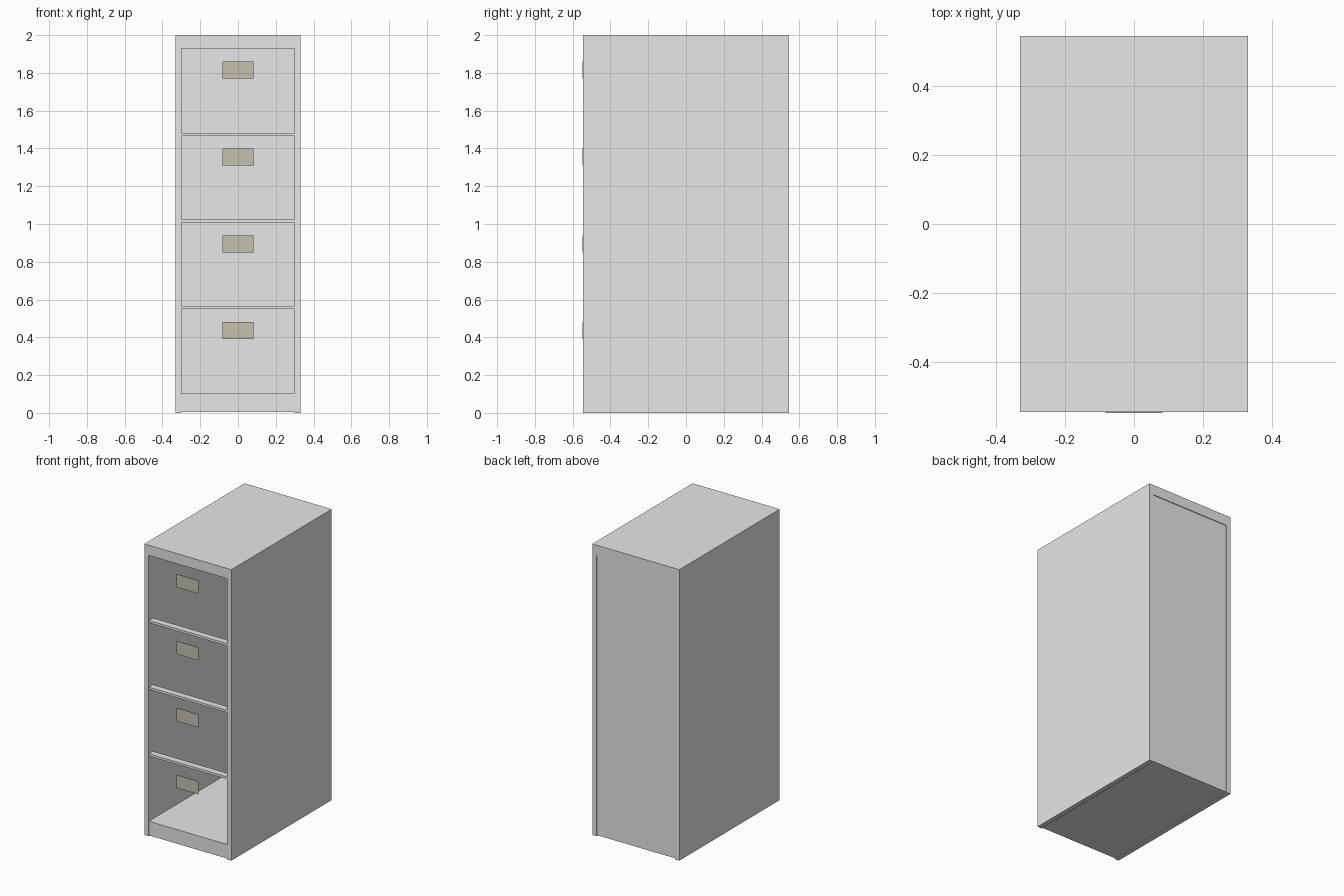
import bpy, bmesh

if "Cube" in bpy.data.objects:
    bpy.data.objects.remove(bpy.data.objects["Cube"])


def make_material(name, color):
    m = bpy.data.materials.new(name)
    m.diffuse_color = (*color, 1.0)
    m.use_nodes = True
    m.node_tree.nodes["Principled BSDF"].inputs["Base Color"].default_value = m.diffuse_color
    return m


grey = make_material("pale_grey", (0.8, 0.8, 0.8))
tan = make_material("warm_tan", (0.56, 0.527, 0.434))


def box(name, x, y, z, mat):
    """Box from (min, max) ranges along each axis."""
    bm = bmesh.new()
    bmesh.ops.create_cube(bm, size=1.0)
    for v in bm.verts:
        for i, (lo, hi) in enumerate((x, y, z)):
            v.co[i] = lo if v.co[i] < 0 else hi
    me = bpy.data.meshes.new(name)
    bm.to_mesh(me)
    bm.free()
    me.materials.append(mat)
    ob = bpy.data.objects.new(name, me)
    bpy.context.collection.objects.link(ob)
    return ob


W, D, H = 0.331, 0.545, 2.0     # half width, half depth, height
IN = 0.298                      # half width of the opening
TOP = 1.93                      # underside of the top slab

# Outer shell
box("top_slab", (-W, W), (-D, D), (TOP, H), grey)
box("left_side_panel", (-W, -IN), (-D, D), (0, TOP), grey)
box("right_side_panel", (IN, W), (-D, D), (0, TOP), grey)
box("back_panel", (-IN, IN), (D - 0.025, D - 0.005), (0.1, TOP), grey)
box("base", (-IN, IN), (-D + 0.002, D - 0.005), (0.005, 0.102), grey)

# Thin rails between the open bays
for i, z in enumerate((0.55, 1.008, 1.466)):
    box(f"front_rail_{i + 1}", (-IN, IN), (-D + 0.002, -D + 0.047),
        (z, z + 0.016), grey)

# Tan handle plates in the front plane
for i in range(4):
    z = 0.39 + i * 0.46
    box(f"handle_plate_{i + 1}", (-0.083, 0.083), (-D - 0.003, -D),
        (z, z + 0.09), tan)
